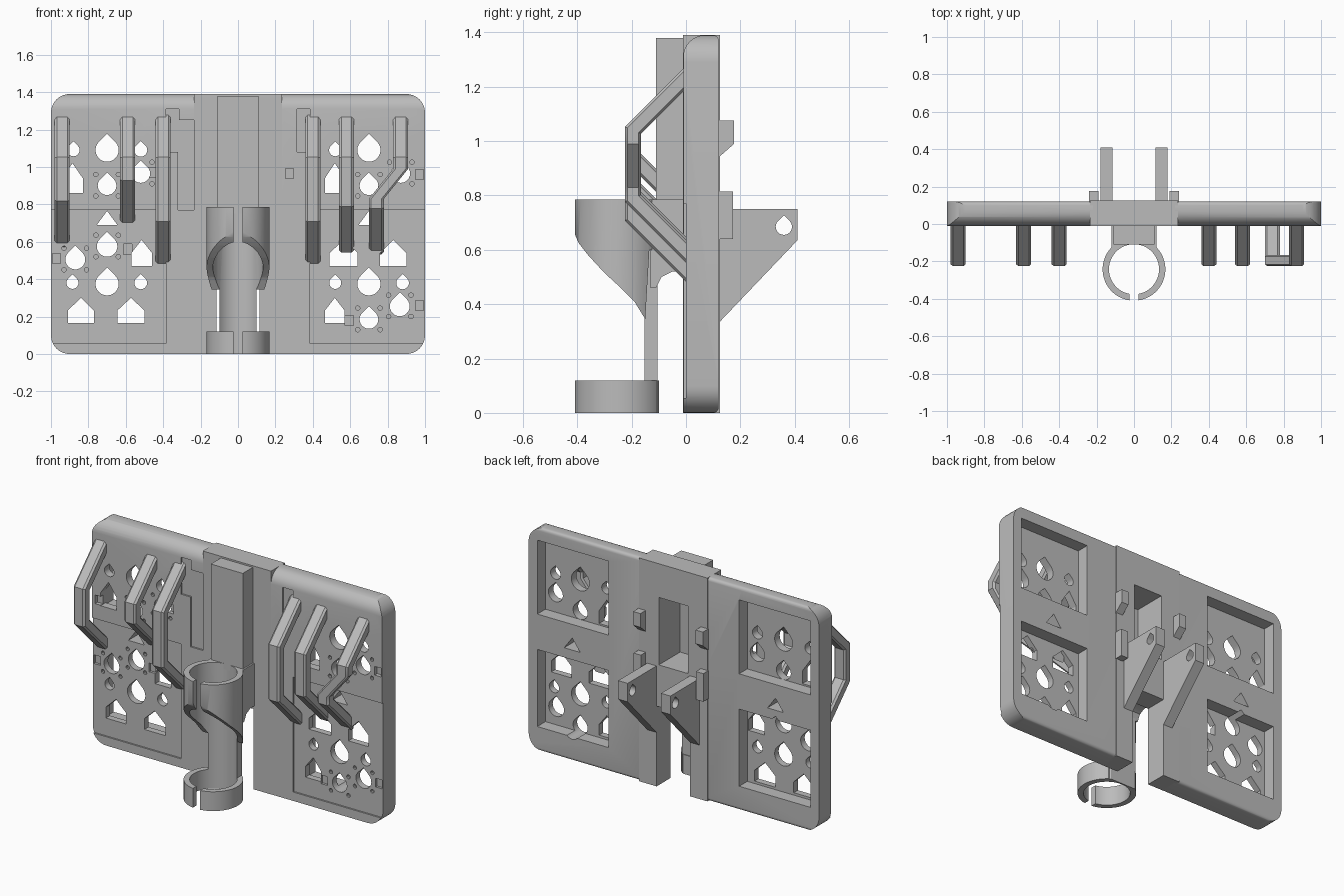
import bpy, bmesh
from math import sin, cos, radians, pi

cube = bpy.data.objects.get("Cube")
if cube:
    bpy.data.objects.remove(cube)

grey = bpy.data.materials.new("plain_grey")
grey.use_nodes = True
grey.diffuse_color = (0.5, 0.5, 0.5, 1)
grey.node_tree.nodes["Principled BSDF"].inputs["Base Color"].default_value = (0.5, 0.5, 0.5, 1)
parts = []


def make(name, bm, keep=True):
    bmesh.ops.recalc_face_normals(bm, faces=bm.faces)
    mesh = bpy.data.meshes.new(name)
    bm.to_mesh(mesh)
    bm.free()
    mesh.materials.append(grey)
    ob = bpy.data.objects.new(name, mesh)
    bpy.context.collection.objects.link(ob)
    if keep:
        parts.append(ob)
    return ob


def prism(name, pts, axis, lo, hi, keep=True):
    """Extrude a flat outline along one axis."""
    place = {"x": lambda a, b, t: (t, a, b),
             "y": lambda a, b, t: (a, t, b),
             "z": lambda a, b, t: (a, b, t)}[axis]
    bm = bmesh.new()
    ends = [[bm.verts.new(place(a, b, t)) for a, b in pts] for t in (lo, hi)]
    bm.faces.new(ends[0])
    bm.faces.new(ends[1])
    n = len(pts)
    for i in range(n):
        j = (i + 1) % n
        bm.faces.new((ends[0][i], ends[0][j], ends[1][j], ends[1][i]))
    return make(name, bm, keep)


def rect(a0, a1, b0, b1):
    return [(a0, b0), (a1, b0), (a1, b1), (a0, b1)]


def box(name, x0, x1, y0, y1, z0, z1, keep=True):
    return prism(name, rect(x0, x1, z0, z1), "y", y0, y1, keep)


def boolean(ob, cutter, operation="DIFFERENCE"):
    mod = ob.modifiers.new("cut", "BOOLEAN")
    mod.operation, mod.object, mod.solver = operation, cutter, "EXACT"
    graph = bpy.context.evaluated_depsgraph_get()
    mesh = bpy.data.meshes.new_from_object(ob.evaluated_get(graph))
    ob.modifiers.clear()
    ob.data = mesh
    bpy.data.objects.remove(cutter)


def cut_box(ob, *size):
    boolean(ob, box("cutter", *size, keep=False))


def cut_prism(ob, *args):
    boolean(ob, prism("cutter", *args, keep=False))


def arc(cx, cy, r, start, end, n):
    step = (end - start) / n
    return [(cx + r * cos(radians(start + i * step)),
             cy + r * sin(radians(start + i * step))) for i in range(n + 1)]


def circle(cx, cy, r, n=48):
    return arc(cx, cy, r, 0, 360, n)[:-1]


def teardrop(cx, cz, r):
    return arc(cx, cz, r, 135, 405, 18) + [(cx, cz + 1.414 * r)]


def house(x0, x1, z0, h):
    return [(x0, z0), (x1, z0), (x1, z0 + h / 2), ((x0 + x1) / 2, z0 + h), (x0, z0 + h / 2)]


# Openings in the two side panels
drops = {
    -1: [(.7, 1.09, .062), (.88, 1.09, .033), (.52, 1.09, .035), (.7, .9, .05), (.52, .965, .05),
         (.7, .575, .055), (.87, .505, .053), (.885, .38, .032), (.52, .38, .034), (.7, .375, .062)],
    1: [(.7, 1.09, .062), (.52, 1.09, .033), (.87, 1.09, .035), (.7, .9, .05), (.87, .965, .05),
        (.7, .375, .062), (.52, .38, .032), (.88, .38, .034), (.865, .255, .053), (.7, .185, .05)]}
houses = {
    -1: [(.83, .94, .86, .16), (.46, .57, .47, .14), (.77, .91, .165, .135), (.5, .645, .165, .135)],
    1: [(.465, .57, .86, .16), (.49, .64, .47, .14), (.76, .9, .47, .14), (.465, .57, .165, .135)]}
slots = {-1: [(.59, .56), (.955, .89), (.97, .51), (.46, .97)],
         1: [(.275, .965), (.595, .18), (.97, .96), (.97, .26)]}

# Side panels: rounded outline with a softened top front edge and back edge
outline = (arc(.9, .1, .1, -90, 0, 8) + arc(.9, 1.29, .1, 0, 90, 8)
           + arc(-.9, 1.29, .1, 90, 180, 8) + arc(-.9, .1, .1, 180, 270, 8))
section = ([(-.01, -.01)] + arc(.07, 1.31, .08, 180, 90, 8)
           + arc(.1, 1.37, .02, 90, 0, 4) + arc(.1, .02, .02, 0, -90, 4))
for s, side in ((-1, "right"), (1, "left")):
    panel = prism(side + "_panel", outline, "y", -.01, .12)
    boolean(panel, prism("cutter", section, "x", -1.2, 1.2, False), "INTERSECT")
    cut_box(panel, *sorted((-s * 1.2, s * .22)), -.1, .3, -.1, 1.6)
    across = lambda a, b: sorted((s * a, s * b))
    # shallow recesses in front, deep pockets behind
    cut_box(panel, *across(.385, 1.2), -.1, 0, .055, .77)
    cut_box(panel, *across(.315, .385), -.1, 0, 1.08, 1.31)
    if s < 0:
        cut_box(panel, *across(.2, .32), -.1, 0, .77, 1.25)
    for z0, z1 in ((.15, .63), (.85, 1.31)):
        cut_box(panel, *across(.45, .94), .04, .2, z0, z1)
    cut_prism(panel, [(s * .7 - .055, .69), (s * .7 + .055, .69), (s * .7, .765)], "y", -.1, .2)
    for x, z, r in drops[s]:
        cut_prism(panel, teardrop(s * x, z, r), "y", -.1, .2)
        if .049 < r < .06:
            for dx in (-.06, .06):
                for dz in (-.055, .06):
                    cut_prism(panel, circle(s * x + dx, z + dz, .012, 10), "y", -.1, .02)
    for x0, x1, z0, h in houses[s]:
        cut_prism(panel, house(*across(x0, x1), z0, h), "y", -.1, .2)
    for x, z in slots[s]:
        cut_box(panel, s * x - .022, s * x + .022, -.1, .015, z - .027, z + .027)

# Centre spine with a lower notch and a rear window opening into the tower
spine = box("centre_spine", -.235, .235, -.011, .125, 0, 1.39)
cut_box(spine, -.115, .115, -.1, .2, -.1, .5)
tower = box("front_tower", -.11, .11, -.11, 0, .75, 1.38)
cradle = prism("holder_bracket", [(0, .785), (-.13, .785), (-.13, .46), (-.11, .46), (-.09, .5),
                                  (-.05, .52), (0, .52)], "x", -.12, .12)
for ob in (spine, tower, cradle):
    cut_box(ob, -.1, .1, -.085, .3, .76, 1.18)

# Split tube holder: swept upper collar, back strip and bottom ring
CY = -.242
collar = prism("upper_collar", circle(0, CY, .168), "z", .34, .785)
ring = prism("lower_ring", circle(0, CY, .168), "z", 0, .12)
strip = box("back_strip", -.1, .1, -.155, -.105, 0, .6)
for ob in (collar, ring, strip, cradle):
    cut_prism(ob, circle(0, CY, .134), "z", -.1, .9)
for ob in (collar, ring):
    cut_box(ob, -.025, .025, -.5, -.3, -.1, .9)
    cut_box(ob, -.3, .3, -.1, .1, -.1, .9)
cut_prism(collar, [(-.6, .2), (-.6, .66), (-.41, .66), (-.395, .625), (-.36, .58), (-.3, .515),
                   (-.24, .46), (-.19, .41), (-.15, .345), (-.135, .6), (0, .6), (0, .2)], "x", -.3, .3)

# Rear mounting arms and small lugs, mirrored
for s, side in ((-1, "right"), (1, "left")):
    arm = prism(side + "_rear_arm", [(.11, .75), (.41, .75), (.41, .635), (.11, .32)], "x",
                *sorted((s * .115, s * .18)))
    cut_prism(arm, teardrop(.36, .685, .03), "x", -.5, .5)
    span = sorted((s * .19, s * .24))
    prism(side + "_upper_lug", [(.1, 1.075), (.177, 1.075), (.177, .99), (.12, .94), (.1, .94)], "x", *span)
    prism(side + "_lower_lug", rect(.1, .173, .64, .815), "x", *span)


# Hooks: a rounded bar swept through stations (x, y, z, thickness direction)
def hook(name, stations):
    bm = bmesh.new()
    loops = []
    for x, y, z, dy, dz in stations:
        loop = []
        for i in range(16):
            c, d = cos(2 * pi * (i + .5) / 16), sin(2 * pi * (i + .5) / 16)
            u = .04 * max(-1, min(1, 1.25 * c))
            v = .03 * max(-1, min(1, 1.25 * d))
            loop.append(bm.verts.new((x + u, y + v * dy, z + v * dz)))
        loops.append(loop)
    bm.faces.new(loops[0])
    bm.faces.new(loops[-1])
    for a, b in zip(loops, loops[1:]):
        for i in range(16):
            j = (i + 1) % 16
            bm.faces.new((a[i], a[j], b[j], b[i]))
    make(name, bm)


BEND = .414
for name, x, end in (("right_outer_hook", -.94, .64), ("right_middle_hook", -.59, .75),
                     ("right_inner_hook", -.4, .53), ("left_inner_hook", .4, .53),
                     ("left_middle_hook", .58, .61), ("left_outer_hook", .87, .6)):
    top = [(x, .02, 1.255, 0, -1.41), (x, -.195, 1.04, 1, -BEND)]
    foot = x
    if name == "left_outer_hook":
        foot = .74
        top += [(x, -.195, .99, 1, 0), (foot, -.195, .83, 1, 0)]
    hook(name, top + [(foot, -.195, end + .19, 1, BEND), (foot, .02, end - .025, 0, 1.41)])

# Soft shading on curved surfaces, crisp edges elsewhere
bpy.ops.object.select_all(action="DESELECT")
for ob in parts:
    ob.select_set(True)
bpy.context.view_layer.objects.active = parts[0]
bpy.ops.object.shade_smooth_by_angle(angle=radians(30))
